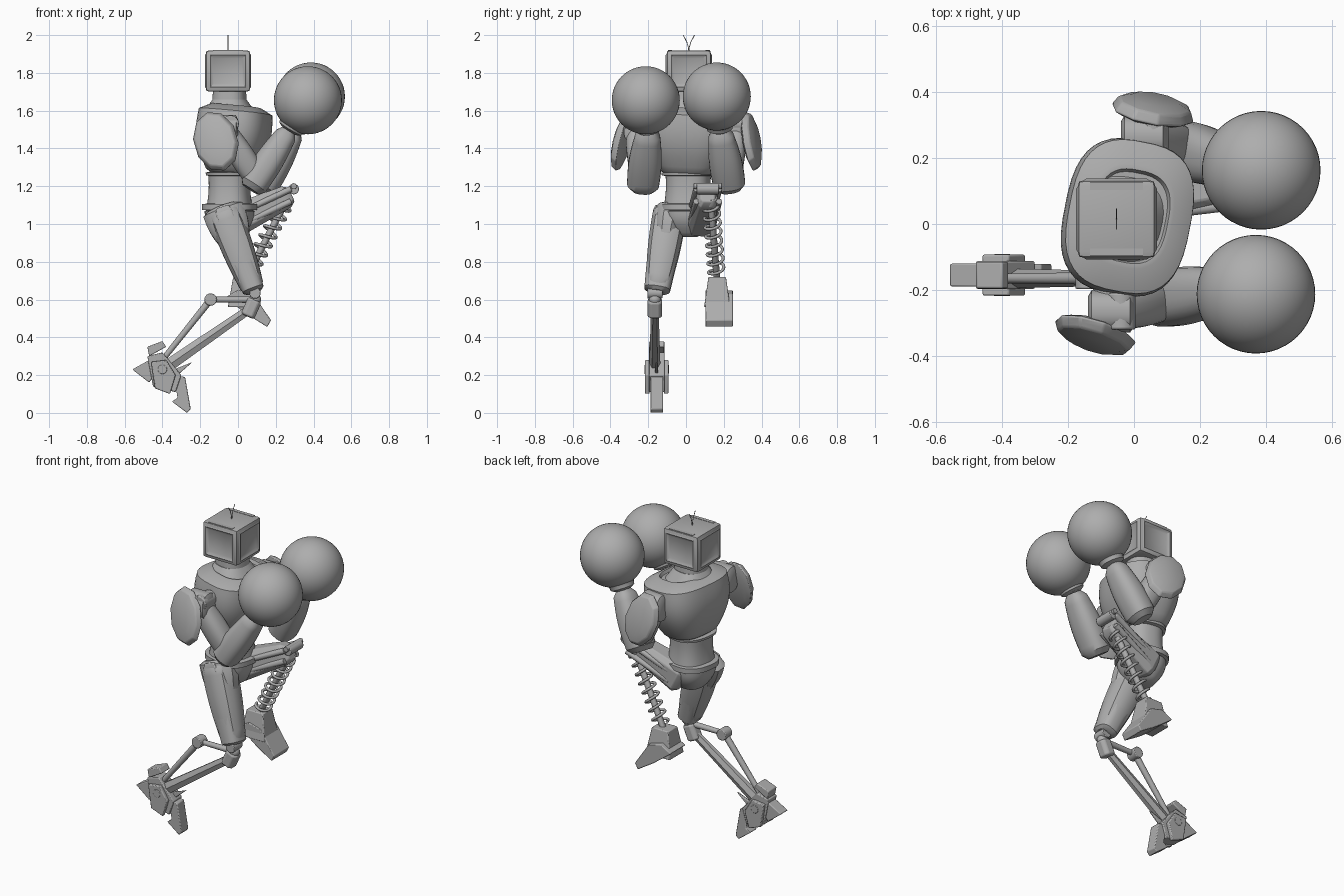
import bpy, bmesh
from math import sin, cos, pi, radians, copysign
from mathutils import Vector

if "Cube" in bpy.data.objects:
    bpy.data.objects.remove(bpy.data.objects["Cube"])

shade = (.42, .42, .42, 1)
grey = bpy.data.materials.new("plain_grey")
grey.use_nodes = True
grey.diffuse_color = shade
grey.node_tree.nodes["Principled BSDF"].inputs["Base Color"].default_value = shade
ACROSS, UP = Vector((0, 1, 0)), Vector((0, 0, 1))


def point(x, y, z):
    return Vector((x, y, z))


def finish(name, bm, bevel=0):
    bmesh.ops.recalc_face_normals(bm, faces=bm.faces)
    mesh = bpy.data.meshes.new(name)
    bm.to_mesh(mesh)
    bm.free()
    mesh.materials.append(grey)
    mesh.shade_smooth()
    mesh.set_sharp_from_angle(angle=radians(35))
    part = bpy.data.objects.new(name, mesh)
    bpy.context.collection.objects.link(part)
    if bevel:
        edge = part.modifiers.new("soft_edge", "BEVEL")
        edge.width, edge.segments = bevel, 2


def frame(a, b, hint):
    along = (b - a).normalized()
    side = (hint - along * hint.dot(along)).normalized()
    return side.cross(along), side


def limb(name, a, b, start, end, bulge=0, flat=1, sides=24, square=2, hint=ACROSS,
         steps=12, sink=False, bevel=0):
    """Superellipse tube from a to b: chamfered ends when stepped, hollow end when sunk."""
    u, v = frame(a, b, hint)
    profile = []
    for k in range(steps + 1):
        t = k / steps
        radius = start + (end - start) * t + bulge * sin(pi * t)
        if steps > 1:
            radius *= min(1, .7 + 4 * min(t, 1 - t))
        profile.append((t, radius))
    if sink:
        profile += [(1, radius * .9), (.95, radius * .85)]
    bm, rings = bmesh.new(), []
    for t, radius in profile:
        ring = []
        for i in range(sides):
            turn = 2 * pi * (i + .5) / sides
            cu, cv = (copysign(abs(f) ** (2 / square), f) for f in (cos(turn), sin(turn)))
            ring.append(bm.verts.new(a.lerp(b, t) + radius * (u * cu * flat + v * cv)))
        rings.append(ring)
    for low, high in zip(rings, rings[1:]):
        for i in range(sides):
            bm.faces.new((low[i - 1], low[i], high[i], high[i - 1]))
    bm.faces.new(rings[0])
    bm.faces.new(rings[-1])
    finish(name, bm, bevel)


def rod(name, a, b, radius, end=None, sides=12):
    limb(name, a, b, radius, end or radius, sides=sides, hint=ACROSS + UP / 9 + point(.1, 0, 0),
         steps=1, bevel=radius / 8)


def pin(name, centre, radius, half):
    rod(name, centre - ACROSS * half, centre + ACROSS * half, radius, sides=20)


def ball(name, centre, radius):
    bm = bmesh.new()
    bmesh.ops.create_uvsphere(bm, u_segments=48, v_segments=24, radius=radius)
    bmesh.ops.translate(bm, verts=bm.verts, vec=centre)
    finish(name, bm)


def plate(name, y, half, *outline):
    """Side profile of x, z pairs with a thickness across."""
    bm = bmesh.new()
    face = bm.faces.new([bm.verts.new((x, y - half, z)) for x, z in outline])
    grown = bmesh.ops.extrude_face_region(bm, geom=[face])["geom"]
    moved = [g for g in grown if isinstance(g, bmesh.types.BMVert)]
    bmesh.ops.translate(bm, verts=moved, vec=ACROSS * 2 * half)
    finish(name, bm, bevel=.005)


def wire(name, points, radius):
    curve = bpy.data.curves.new(name, "CURVE")
    curve.dimensions, curve.bevel_depth, curve.bevel_resolution = "3D", radius, 2
    spline = curve.splines.new("POLY")
    spline.points.add(len(points) - 1)
    for knot, place in zip(spline.points, points):
        knot.co = (*place, 1)
    curve.materials.append(grey)
    bpy.context.collection.objects.link(bpy.data.objects.new(name, curve))


# Head: bevelled box with a shallow sunken panel on each side
head = point(-.053, .015, 1.81)
bm = bmesh.new()
bmesh.ops.create_cube(bm, size=.235)
bmesh.ops.scale(bm, verts=bm.verts, vec=(1, 1, .93))
bmesh.ops.translate(bm, verts=bm.verts, vec=head)
bmesh.ops.bevel(bm, geom=bm.edges[:], offset=.018, segments=2, affect="EDGES", profile=.6)
panels = [f for f in bm.faces if abs(f.normal.z) < .2 and f.calc_area() > .02]
bmesh.ops.inset_individual(bm, faces=panels, thickness=.01, depth=.005)
bmesh.ops.inset_individual(bm, faces=panels, thickness=.025, depth=-.012)
finish("head", bm)
crown = head + UP * .1
for s in (-1, 1):
    strip = crown + ACROSS * s * .1
    reach = point(.08, 0, 0)
    limb("head_vent_strip", strip - reach, strip + reach, .012, .012, sides=4, square=9, steps=1)
    wire("antenna", [crown + point(0, s * .03 * t * t, .09 * t) for t in (0, .3, .6, 1)], .002)

# Torso, turned slightly about the vertical axis
facing = point(.2, 1, 0)


def trunk(name, low, high, start, end, lean=0, square=2.5, **shape):
    foot = point(-.045, .012, low)
    limb(name, foot, foot + point(lean, lean / 3, high - low), start, end,
         sides=40, square=square, hint=facing, **shape)


trunk("neck", 1.64, 1.72, .09, .085, steps=1)
trunk("neck_base", 1.58, 1.66, .15, .092, flat=.95, steps=1)
trunk("chest", 1.25, 1.625, .13, .225, lean=.035, square=2.8, bulge=.05, flat=.81, sink=True)
trunk("chest_lip", 1.25, 1.28, .137, .143, flat=.87, steps=4)
trunk("abdomen", 1.08, 1.28, .13, .12, bulge=-.008, flat=.92, steps=8)
trunk("belt", 1.07, 1.11, .143, .143, steps=8)
trunk("pelvis", .93, 1.08, .06, .13, bulge=.02)


# Arms: both sides follow one rule, the far one a little further forward
def arm(side, s):
    def joint(x, y, z, lead):
        return point(x + s * lead, s * y, z)

    shoulder = joint(-.02, .265, 1.5, .05)
    elbow = joint(.13, .225, 1.235, .03)
    wrist = joint(.285, .19, 1.495, .015) - ACROSS * .01
    glove = joint(.378, .188, 1.665, .008) + point(0, -.025, s * .01)
    pad = joint(-.03, .345, 1.44, .09) + ACROSS * .005
    outward = joint(0, 1, .22, .25).normalized() * .03
    width = point(.07, 0, 0)
    pin(side + "_shoulder_axle", shoulder - ACROSS * s * .05, .055, .08)
    limb(side + "_shoulder", shoulder - width, shoulder + width, .065, .065, flat=1.2, square=2.4)
    pin(side + "_shoulder_cap", shoulder + point(.03, 0, .03), .045, .055)
    limb(side + "_shoulder_pad", pad - outward, pad + outward, .18, .14, flat=.72, sides=10,
         hint=UP - width * 5, steps=4, bevel=.006)
    limb(side + "_upper_arm", shoulder, elbow, .055, .06, bulge=.01, square=2.5)
    limb(side + "_forearm", elbow + (elbow - wrist) * .2, wrist, .083, .06, bulge=.015,
         flat=.88, square=2.5)
    limb(side + "_glove_cuff", wrist, wrist.lerp(glove, .5), .068, .12, bulge=-.015, steps=8)
    ball(side + "_glove", glove, .18)


arm("near", -1)
arm("far", 1)

# Standing leg: thigh, panel and knee
hip, knee = point(-.085, -.08, 1.09), point(.085, -.155, .64)
limb("standing_thigh", hip, knee, .09, .06, bulge=.012, sides=12, square=2.6)
limb("thigh_root", hip, hip.lerp(knee, .45), .075, .05, bulge=.01, flat=1.5, sides=12, square=2.6)
limb("thigh_side_panel", hip - ACROSS * .065, hip.lerp(knee, .65) - ACROSS * .06, .025, .02,
     flat=2, sides=4, square=8, bevel=.005)
limb("knee_guard", hip.lerp(knee, .64), knee, .08, .068, flat=.85, sides=16, square=3)
F = -.165
joint, block = point(.09, F, .6), point(.05, F, .51)
pin("knee_hinge", joint + UP * .035, .03, .04)
ball("knee_ball", joint, .032)
limb("knee_block", joint, block, .04, .04, sides=8, square=3, bevel=.005)

# Standing shin: two struts joined by a cross link
link, ankle = point(-.145, F, .6), point(-.4, F, .23)
limb("main_shin_strut", block.lerp(joint, .5), ankle, .02, .03, flat=1.3, sides=6, steps=1)
rod("shin_link", joint, link, .018, .015)
pin("link_joint", link, .033, .032)
rod("rear_shin_strut", link, ankle + UP * .05, .019, .015)

# Standing foot: heel, ankle housing, instep and toe
F = -.155
plate("heel_spur", F, .035, (-.56, .23), (-.47, .28), (-.43, .22), (-.47, .16))
plate("heel_fin", F, .04, (-.48, .35), (-.4, .38), (-.38, .35), (-.47, .3))
plate("foot_body", F, .042, (-.48, .3), (-.4, .32), (-.3, .2), (-.33, .11), (-.45, .14))
for s in (-1, 1):
    plate("ankle_plate", F + s * .05, .012, (-.46, .27), (-.38, .28), (-.33, .2), (-.36, .1), (-.44, .13))
pin("ankle_pin", point(-.4, F, .23), .025, .064)
plate("instep_spike", F, .008, (-.34, .23), (-.24, .27), (-.32, .2))
plate("toe", F, .034, (-.34, .2), (-.28, .19), (-.25, .02), (-.27, 0), (-.35, .06), (-.32, .08))

# Raised leg: thigh with side rails and knee
hip, knee = point(-.05, .075, 1), point(.28, .115, 1.155)
limb("raised_thigh", hip, knee, .085, .055, flat=1.1, sides=8, square=4, bevel=.005)
for s in (-1, 1):
    for lift in (-.035, .03):
        offset = ACROSS * s * .06 + UP * lift
        rod("thigh_rail", hip.lerp(knee, .2) + offset, knee + offset, .017)
hinge = knee + point(.015, 0, .03)
pin("raised_knee_hinge", hinge, .028, .06)
pin("raised_knee_pin", hinge + UP * .015, .016, .075)

# Raised shin: core rod inside a coil spring
top, foot = point(.265, .13, 1.14), point(.03, .165, .69)
rod("spring_core", top, foot, .018)
rod("spring_top_cap", top, top.lerp(foot, .08), .038)
u, v = frame(top, foot, ACROSS)
wire("coil_spring", [top.lerp(foot, .06 + i / 190) + .042 * (u * cos(i * pi / 10) + v * sin(i * pi / 10))
                     for i in range(161)], .008)

# Raised foot: flared ankle and long wedge sole
limb("raised_ankle", foot + UP * .03, foot - UP * .13, .05, .075, flat=1.2, sides=4, square=9,
     steps=1, bevel=.005)
plate("raised_foot", foot.y + .01, .073, (-.07, .61), (0, .65), (.08, .63), (.175, .49),
      (.155, .455), (.05, .52))
